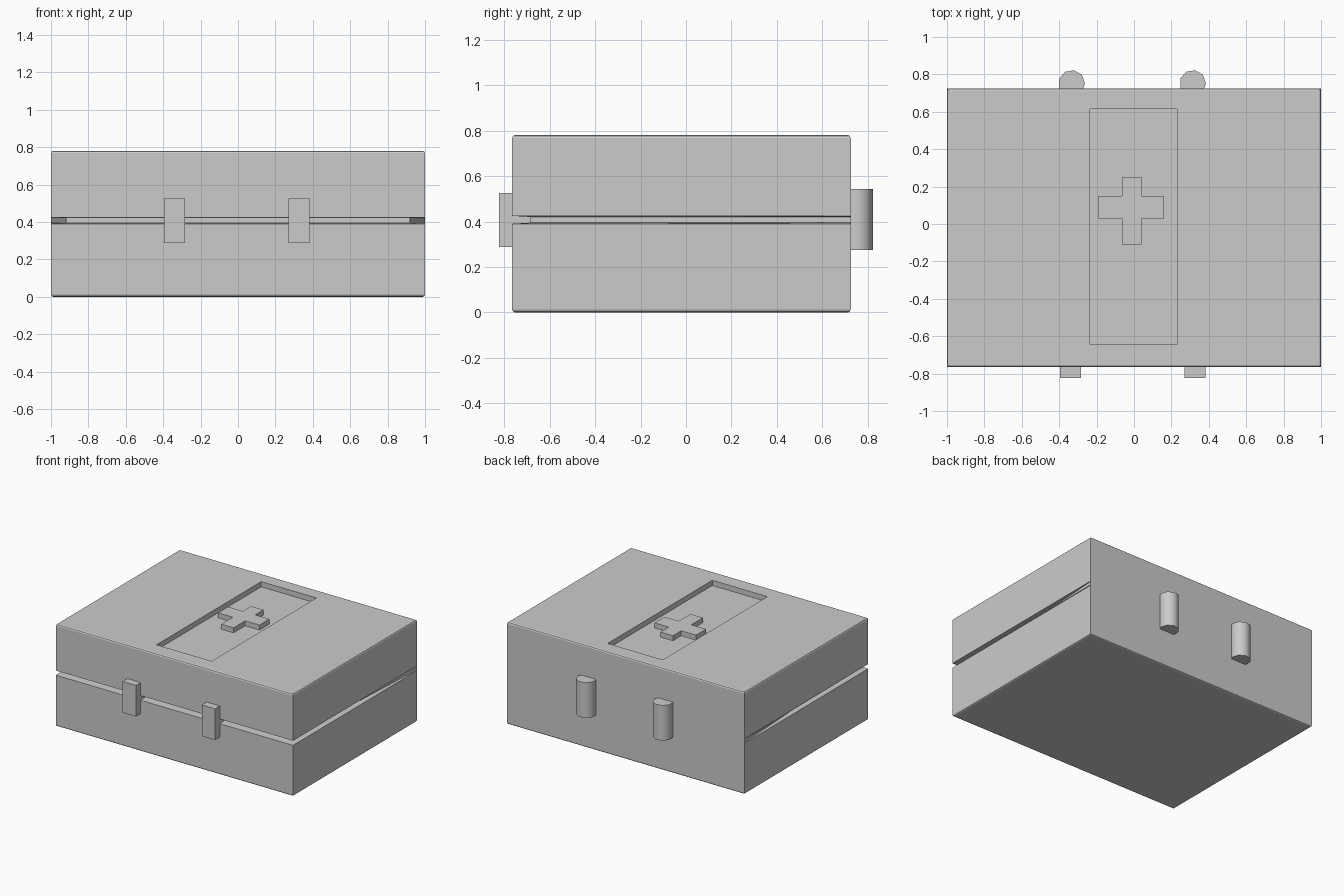
import bpy, bmesh
from math import cos, sin, radians

if "Cube" in bpy.data.objects:
    bpy.data.objects.remove(bpy.data.objects["Cube"])


def make_object(name, bm):
    bmesh.ops.recalc_face_normals(bm, faces=bm.faces)
    mesh = bpy.data.meshes.new(name)
    bm.to_mesh(mesh)
    bm.free()
    obj = bpy.data.objects.new(name, mesh)
    bpy.context.collection.objects.link(obj)
    return obj


def loft(name, rings):
    bm = bmesh.new()
    loops = [[bm.verts.new(p) for p in ring] for ring in rings]
    n = len(loops[0])
    for a, b in zip(loops, loops[1:]):
        for i in range(n):
            j = (i + 1) % n
            bm.faces.new((a[i], a[j], b[j], b[i]))
    bm.faces.new(loops[0][::-1])
    bm.faces.new(loops[-1])
    return make_object(name, bm)


def rect(x0, x1, y0, y1, z):
    return [(x0, y0, z), (x1, y0, z), (x1, y1, z), (x0, y1, z)]


def prism(name, outline, z0, z1):
    return loft(name, [[(x, y, z) for x, y in outline] for z in (z0, z1)])


F, B = -0.765, 0.725   # front and back of the case


def outer(inset, z):
    return rect(-1 + inset, 1 - inset, F + inset, B - inset, z)


def groove(z, d=0.08):
    # deep at the front, fading to nothing at the hinged back
    return [(-1 + d, F + d, z), (1 - d, F + d, z), (1, B, z), (-1, B, z)]


# case with opening gap and recessed lid panel
loft("case", [
    outer(0.012, 0), outer(0.004, 0.004), outer(0, 0.012),
    outer(0, 0.39), groove(0.395), groove(0.42), outer(0, 0.425),
    outer(0, 0.768), outer(0.004, 0.776), outer(0.012, 0.78),
    rect(-0.235, 0.23, -0.645, 0.615, 0.78),
    rect(-0.235, 0.23, -0.645, 0.615, 0.74),
])

# raised cross on the lid panel
xs, ys = (-0.19, -0.065, 0.04, 0.16), (-0.11, 0.03, 0.15, 0.25)
cross = [(1, 0), (2, 0), (2, 1), (3, 1), (3, 2), (2, 2),
         (2, 3), (1, 3), (1, 2), (0, 2), (0, 1), (1, 1)]
prism("cross", [(xs[i], ys[j]) for i, j in cross], 0.735, 0.778)

# front latches
for side, x in (("left", -0.34), ("right", 0.327)):
    loft(side + "_latch", [rect(x - 0.056, x + 0.056, -0.823, -0.66, z)
                           for z in (0.288, 0.525)])

# back hinge barrels
for side, x in (("left", -0.333), ("right", 0.314)):
    pts = [(x + 0.071 * cos(radians(40 * i)), 0.752 + 0.071 * sin(radians(40 * i)))
           for i in range(9)]
    hinge = prism(side + "_hinge", pts, 0.275, 0.543)
    bpy.ops.object.select_all(action='DESELECT')
    hinge.select_set(True)
    bpy.context.view_layer.objects.active = hinge
    bpy.ops.object.shade_smooth_by_angle(angle=radians(45))
